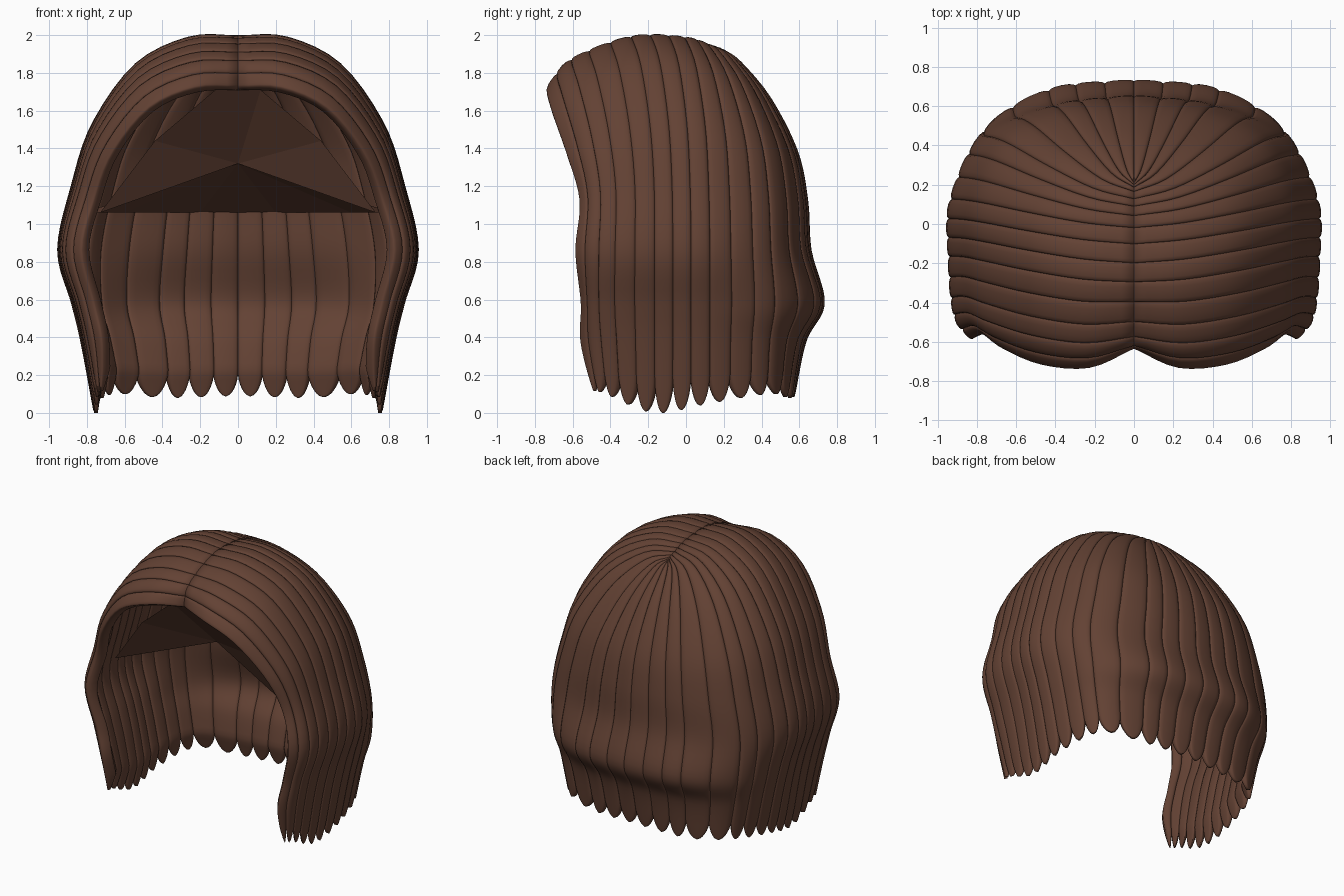
import bpy, bmesh, math
from mathutils import Vector

if "Cube" in bpy.data.objects:
    bpy.data.objects.remove(bpy.data.objects["Cube"])

brown = bpy.data.materials.new("brown_hair")
brown.diffuse_color = (0.125, 0.054, 0.034, 1)
brown.use_nodes = True
brown.node_tree.nodes["Principled BSDF"].inputs["Base Color"].default_value = brown.diffuse_color

# Shared strand profile from parting to cheek height: x, y and z fractions, forward bulge
XF = [0, .27, .57, .81, .925, 1]
YF = [0, .17, .52, .84, .96, 1]
ZF = [1, .995, .87, .59, .30, 0]
ZB = [1, .95, .77, .50, .25, 0]
BULGE = [0, -.11, -.11, -.04, .025, 0]


def strand(root_y, root_z, width, low_y, flare, hem, hem_x, hem_z, bulge, back):
    """One guide strand: over the crown, out to the cheek, then in to the hem."""
    pts = []
    for xf, yf, zf, zb, bu in zip(XF, YF, ZF, ZB, BULGE):
        z = .86 + (root_z - .86) * (zf + (zb - zf) * back)
        pts.append(Vector((width * xf, root_y + (low_y - root_y) * yf + bulge * bu, z)))
    pts.append(Vector((width * (.92 + .12 * back), low_y + flare, .58)))
    pts.append(Vector((width * (.87 + .10 * back), low_y + hem * .3, .38)))
    pts.append(Vector((hem_x, low_y + hem, hem_z)))
    return pts


# Guide strands from the face round to the back
GUIDES = [
    strand(-.64, 1.73, .83, -.595, .03, .09, .72, .12, 1, 0),
    strand(-.58, 1.87, .92, -.47, 0, .04, .75, .10, .5, 0),
    strand(-.30, 1.99, .95, -.17, 0, 0, .76, 0, .1, 0),
    strand(-.02, 1.99, .94, .13, 0, 0, .76, .05, 0, .1),
    strand(.13, 1.95, .77, .46, .02, -.02, .66, .10, 0, .6),
    strand(.19, 1.93, .42, .62, .07, -.07, .38, .08, 0, 1),
    strand(.22, 1.91, 0, .67, .07, -.09, 0, .09, 0, 1),
]


def spline(pts, s):
    """Smooth curve through pts at position s (0 .. len-1)."""
    n = len(pts) - 1
    s = min(max(s, 0), n)
    i = min(int(s), n - 1)
    f = s - i
    b, c = pts[i], pts[i + 1]
    a = pts[i - 1] if i > 0 else b * 2 - c
    d = pts[i + 2] if i + 2 <= n else c * 2 - b
    return 0.5 * (b * 2 + (c - a) * f + (a * 2 - b * 5 + c * 4 - d) * f * f
                  + (b * 3 - a - c * 3 + d) * f ** 3)


def surface(u, t):
    p = spline([spline(g, t * 8) for g in GUIDES], u)
    p.x = max(p.x, 0)
    return p


def outward(p):
    return Vector((p.x / .9, p.y / .5, max(0, p.z - 1.05))).normalized()


def finish(bm, name):
    bmesh.ops.recalc_face_normals(bm, faces=bm.faces)
    me = bpy.data.meshes.new(name)
    bm.to_mesh(me)
    bm.free()
    ob = bpy.data.objects.new(name, me)
    bpy.context.collection.objects.link(ob)
    me.materials.append(brown)
    return ob


def spow(v, e):
    return math.copysign(abs(v) ** e, v)


def lock(name, u0, u1, rows=46, sides=16):
    """A flattened, pointed lock lying on the hair surface; mirrored to the other side."""
    bm = bmesh.new()
    rings = []
    mid, half = (u0 + u1) / 2, (u1 - u0) / 2 * 1.06
    for r in range(rows + 1):
        t = 1 - (1 - r / rows) ** 1.5
        k = max(0, (t - .945) / .055)
        width = half * max(.06, math.sqrt(max(0, 1 - k ** 1.5)))
        thick = .04 * (1 - .75 * k) * min(1, .6 + t * 4)
        ring = []
        for j in range(sides):
            a = 2 * math.pi * j / sides
            p = surface(mid + width * spow(math.cos(a), .75), t)
            q = p + outward(p) * thick * (spow(math.sin(a), .38) - 1)
            q.x = max(q.x, 0)
            ring.append(bm.verts.new(q))
        rings.append(ring)
    for A, B in zip(rings, rings[1:]):
        for j in range(sides):
            k = (j + 1) % sides
            bm.faces.new((A[j], A[k], B[k], B[j]))
    bm.faces.new(rings[0])
    bm.faces.new(rings[-1])
    ob = finish(bm, name)
    for f in ob.data.polygons:
        f.use_smooth = True
    m = ob.modifiers.new("mirror", 'MIRROR')
    m.use_mirror_merge = False


# Hair locks between the guides
number = 0
for g, n in enumerate([2, 3, 3, 3, 2, 3]):
    part = "front" if g < 1 else "side" if g < 4 else "back"
    for i in range(n):
        number += 1
        lock(f"{part}_lock_{number}", g + i / n, g + (i + 1) / n)

# Faceted inner cap closing the crown
half_ring = [(.12, -.6, 1.71), (.44, -.5, 1.44), (.73, -.40, 1.06), (.82, .06, 1.06),
             (.6, .42, 1.06), (.2, .58, 1.06)]
ring = half_ring + [(-x, y, z) for x, y, z in reversed(half_ring)]
bm = bmesh.new()
apex = bm.verts.new((0, -.25, 1.32))
vs = [bm.verts.new(p) for p in ring]
for i, v in enumerate(vs):
    bm.faces.new((v, vs[(i + 1) % len(vs)], apex))
finish(bm, "inner_cap")
